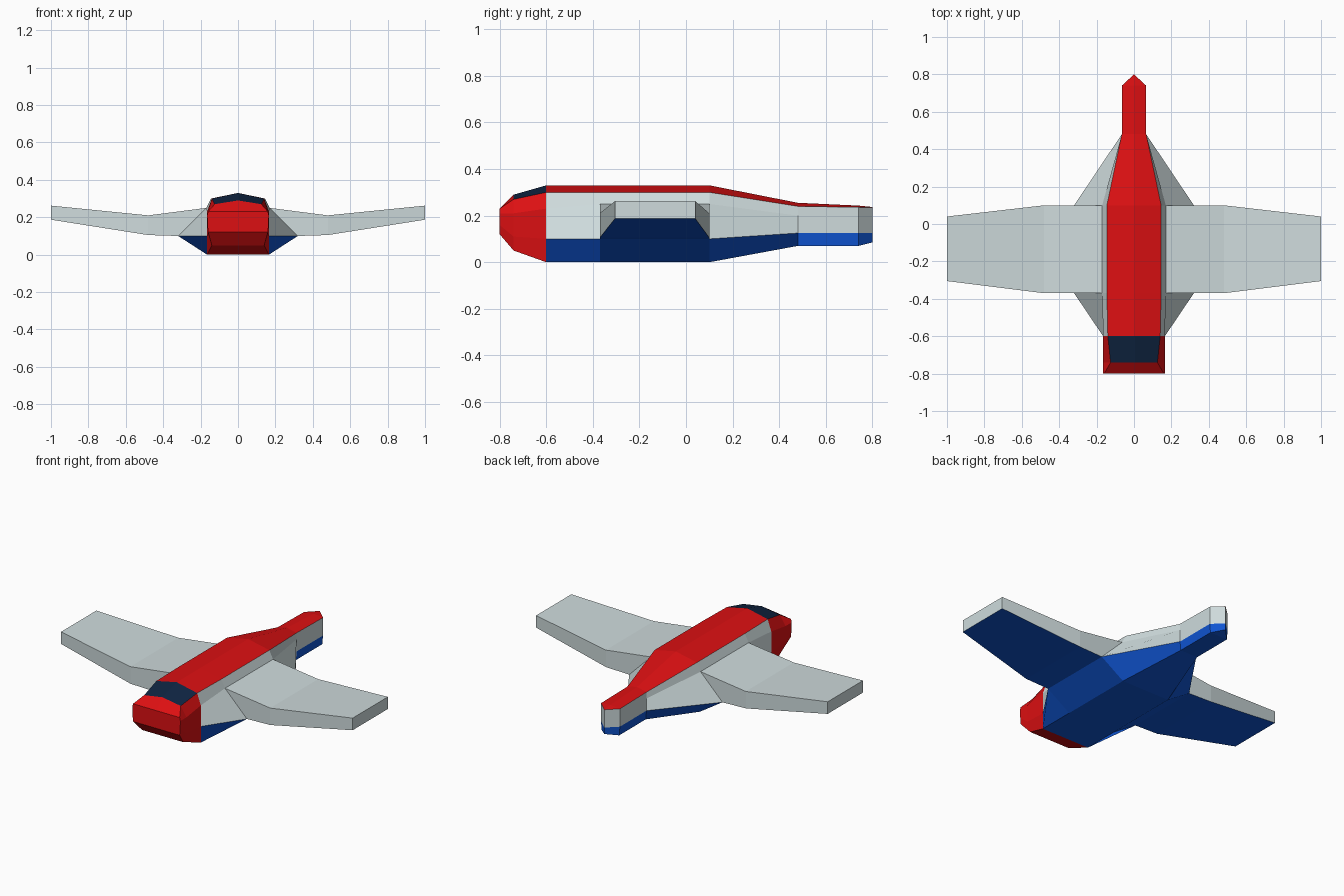
import bpy, bmesh

if "Cube" in bpy.data.objects:
    bpy.data.objects.remove(bpy.data.objects["Cube"])


def material(name, rgb):
    m = bpy.data.materials.new(name)
    m.diffuse_color = (*rgb, 1)
    m.use_nodes = True
    m.node_tree.nodes["Principled BSDF"].inputs["Base Color"].default_value = m.diffuse_color
    return m


RED = material("red", (0.72, 0.005, 0.006))
GREY = material("pale_grey", (0.62, 0.71, 0.72))
BLUE = material("blue", (0.005, 0.09, 0.64))
NAVY = material("dark_glass", (0.005, 0.018, 0.055))


def mirrored_object(name, bm, mats):
    """Turn the right half into an object mirrored over x = 0."""
    bmesh.ops.remove_doubles(bm, verts=bm.verts, dist=0.001)
    mesh = bpy.data.meshes.new(name)
    bm.to_mesh(mesh)
    bm.free()
    for m in mats:
        mesh.materials.append(m)
    ob = bpy.data.objects.new(name, mesh)
    bpy.context.collection.objects.link(ob)
    mod = ob.modifiers.new("mirror", 'MIRROR')
    mod.use_clip = True
    return ob


def face(bm, pts, index):
    """Add a face, skipping repeated points."""
    unique = []
    for p in pts:
        if p not in unique:
            unique.append(p)
    if len(unique) > 2:
        bm.faces.new([bm.verts.new(p) for p in unique]).material_index = index


def hull(name, stations, mats, rule, cap=False, skip=()):
    """Skin half sections (y, [(x, z) from belly to crown])."""
    bm = bmesh.new()
    rings = []
    for y, pts in stations:
        rings.append([(0, y, pts[0][1])] + [(x, y, z) for x, z in pts])
    for i in range(len(rings) - 1):
        a, b = rings[i], rings[i + 1]
        for k in range(len(a) - 1):
            if (i, k) not in skip:
                face(bm, [a[k], b[k], b[k + 1], a[k + 1]], rule(i, k))
    if cap:
        face(bm, rings[0], rule(-1, 0))
    return mirrored_object(name, bm, mats)


front_section = [(.165, 0), (.165, .10), (.165, .23), (.14, .30), (0, .33)]
wing_section = [(.165, 0), (.32, .10), (.17, .25), (.145, .30), (0, .33)]

# Fuselage: blue belly, grey sides, red spine; gap where the wing joins
hull("fuselage", [
    (-.60, front_section),
    (-.37, wing_section),
    (.10, wing_section),
    (.48, [(.06, .07), (.065, .125), (.065, .20), (.065, .24), (0, .255)]),
    (.74, [(.06, .07), (.065, .125), (.065, .20), (.065, .236), (0, .243)]),
    (.80, [(0, .085), (0, .125), (0, .20), (0, .235), (0, .237)]),
], [BLUE, GREY, RED], lambda i, k: 0 if k < 2 else (1 if k < 4 else 2),
    skip={(1, 2)})

# Nose: red, with a dark windscreen on its rear top faces
hull("nose", [
    (-.80, [(.16, .12), (.163, .16), (.165, .21), (.16, .23), (0, .23)]),
    (-.74, [(.14, .05), (.16, .11), (.165, .21), (.125, .27), (0, .29)]),
    (-.60, front_section),
], [RED, NAVY], lambda i, k: 1 if (i, k) == (1, 4) else 0, cap=True)

# Wings: sections run outward; underside blue, the rest grey
bm = bmesh.new()
sections = []
for x_low, x_top, y0, y1, z0, z1 in [(.32, .17, -.37, .10, .10, .25),
                                     (.48, .48, -.37, .10, .105, .21),
                                     (1, 1, -.305, .04, .187, .262)]:
    sections.append([(x_low, y0, z0), (x_low, y1, z0),
                     (x_top, y1, z1), (x_top, y0, z1)])
for a, b in zip(sections, sections[1:]):
    for k in range(4):
        n = (k + 1) % 4
        face(bm, [a[k], a[n], b[n], b[k]], 0 if k == 0 else 1)
face(bm, sections[-1], 1)
mirrored_object("wings", bm, [BLUE, GREY])
